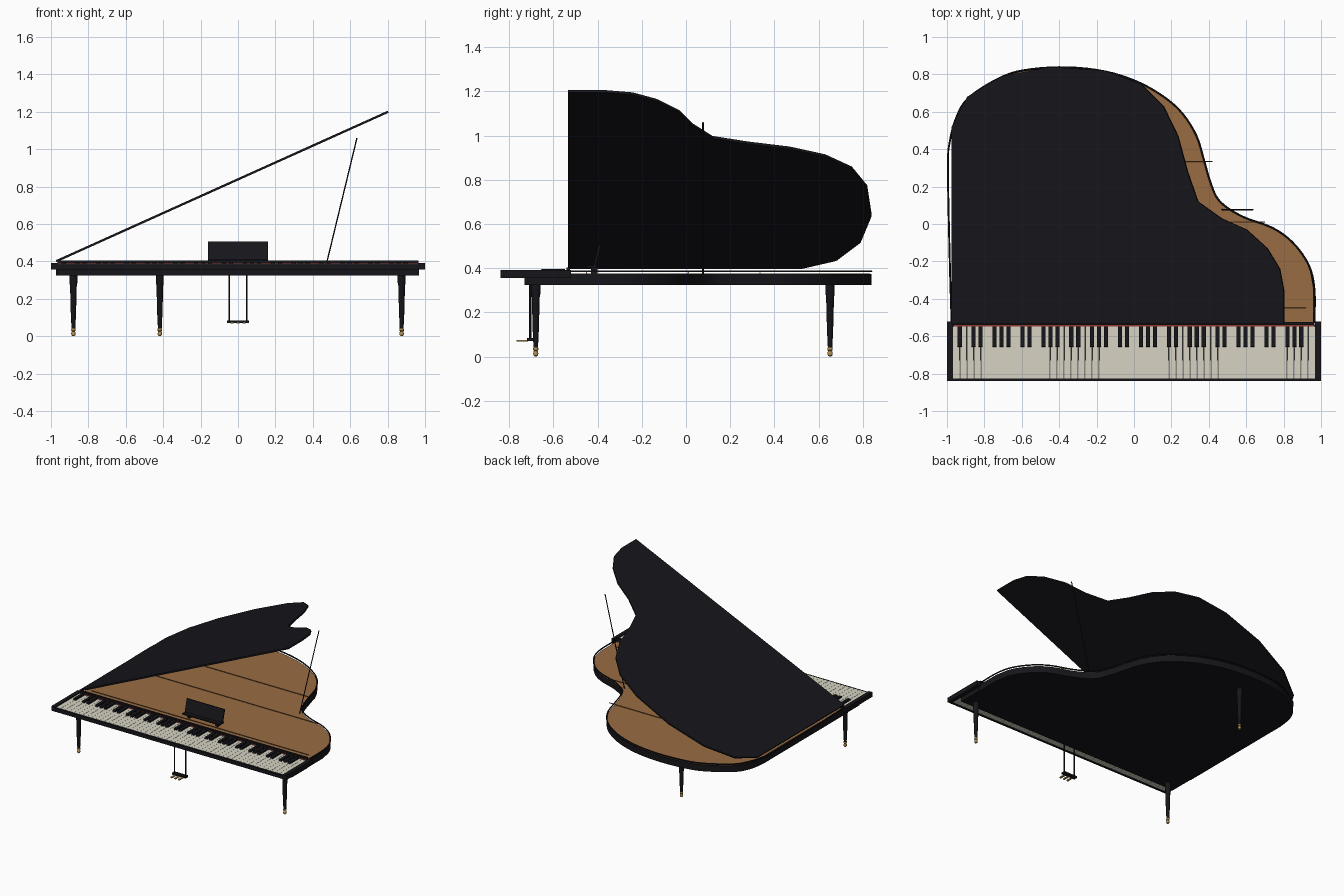
import bpy, bmesh, math
from mathutils import Vector

if "Cube" in bpy.data.objects:
    bpy.data.objects.remove(bpy.data.objects["Cube"])


def material(name, r, g, b):
    m = bpy.data.materials.new(name)
    m.diffuse_color = (r, g, b, 1)
    m.use_nodes = True
    m.node_tree.nodes["Principled BSDF"].inputs["Base Color"].default_value = m.diffuse_color
    return m


BLACK = material("black_lacquer", 0.008, 0.008, 0.011)
WOOD = material("soundboard_wood", 0.32, 0.15, 0.055)
IVORY = material("ivory", 0.68, 0.65, 0.55)
BRASS = material("brass", 0.45, 0.29, 0.09)
FELT = material("red_felt", 0.3, 0.04, 0.03)
STEEL = material("dark_bar", 0.16, 0.08, 0.03)


def finish(name, bm, mat, smooth=False):
    bmesh.ops.recalc_face_normals(bm, faces=bm.faces)
    me = bpy.data.meshes.new(name)
    bm.to_mesh(me)
    bm.free()
    ob = bpy.data.objects.new(name, me)
    bpy.context.collection.objects.link(ob)
    me.materials.append(mat)
    if smooth:
        bpy.ops.object.select_all(action='DESELECT')
        ob.select_set(True)
        bpy.context.view_layer.objects.active = ob
        bpy.ops.object.shade_smooth_by_angle(angle=math.radians(35))
    return ob


def add_box(bm, x0, x1, y0, y1, z0, z1):
    vs = bmesh.ops.create_cube(bm, size=1)["verts"]
    for v in vs:
        v.co = (x0 + (v.co.x + .5) * (x1 - x0), y0 + (v.co.y + .5) * (y1 - y0),
                z0 + (v.co.z + .5) * (z1 - z0))
    return vs


def box(name, mat, *dims):
    bm = bmesh.new()
    add_box(bm, *dims)
    return finish(name, bm, mat)


def slab(name, mat, pts, z0, z1, smooth=False):
    bm = bmesh.new()
    f = bm.faces.new([bm.verts.new((x, y, z0)) for x, y in pts])
    ext = bmesh.ops.extrude_face_region(bm, geom=[f])
    bmesh.ops.translate(bm, vec=(0, 0, z1 - z0),
                        verts=[g for g in ext["geom"] if isinstance(g, bmesh.types.BMVert)])
    return finish(name, bm, mat, smooth)


def lathe(name, mat, profile, x, y, n=16):
    bm = bmesh.new()
    rings = [[bm.verts.new((x + r * math.cos(2 * math.pi * i / n),
                            y + r * math.sin(2 * math.pi * i / n), z)) for i in range(n)]
             for r, z in profile]
    for a, b in zip(rings, rings[1:]):
        for i in range(n):
            bm.faces.new((a[i], a[(i + 1) % n], b[(i + 1) % n], b[i]))
    bm.faces.new(rings[0])
    bm.faces.new(rings[-1])
    return finish(name, bm, mat, True)


def rod(name, mat, a, b, r):
    a, b = Vector(a), Vector(b)
    bm = bmesh.new()
    bmesh.ops.create_cone(bm, cap_ends=True, segments=8, radius1=r, radius2=r, depth=(b - a).length)
    bm.transform((b - a).to_track_quat('Z', 'Y').to_matrix().to_4x4())
    bmesh.ops.translate(bm, vec=(a + b) / 2, verts=bm.verts)
    return finish(name, bm, mat, True)


def spline(pts, steps=5):
    # smooth open curve through the points
    out = []
    P = [Vector(p) for p in pts]
    P = [2 * P[0] - P[1]] + P + [2 * P[-1] - P[-2]]
    for p0, p1, p2, p3 in zip(P, P[1:], P[2:], P[3:]):
        for s in range(steps):
            t = s / steps
            out.append(0.5 * (2 * p1 + (p2 - p0) * t + (2 * p0 - 5 * p1 + 4 * p2 - p3) * t * t
                              + (3 * p1 - p0 - 3 * p2 + p3) * t ** 3))
    return out + [P[-2]]


# Case with the curved side, and the soundboard on top
curve = [(.965, -.35), (.935, -.22), (.85, -.1), (.74, -.02), (.58, .04), (.46, .12), (.41, .22),
         (.375, .34), (.335, .47), (.26, .59), (.16, .68), (.02, .76), (-.15, .815), (-.35, .838),
         (-.55, .828), (-.7, .79), (-.88, .68), (-.95, .57), (-.972, .44)]
outline = [Vector((.965, -.54))] + spline(curve) + [Vector((-.972, -.54))]
slab("case", BLACK, outline, .325, .374, True)
board = [(p.x * .993, p.y * .993) for p in outline]
slab("soundboard", WOOD, board, .373, .377)
box("keybed", BLACK, -.968, .968, -.73, -.54, .325, .361)

# Thin rim bead floating above the case edge
bead = bpy.data.curves.new("rim_bead", 'CURVE')
bead.dimensions = '3D'
bead.bevel_depth = .005
bead.bevel_resolution = 1
path = [(.965, -.53)] + curve[:-1] + [(-.985, .44), (-.995, .3), (-.985, -.2), (-.975, -.53)]
pts = spline(path, 4)
sp = bead.splines.new('POLY')
sp.points.add(len(pts) - 1)
for q, p in zip(sp.points, pts):
    q.co = (p.x, p.y, .386, 1)
bead.materials.append(BLACK)
bpy.context.collection.objects.link(bpy.data.objects.new("rim_bead", bead))

# Thin bars across the soundboard
for i, (y, x1) in enumerate([(-.45, .92), (.01, .70), (.335, .42)]):
    rod(f"cross_bar_{i + 1}", STEEL, (-.93, y, .379), (x1, y, .379), .003)

# Open lid: faceted outline, (distance from hinge, y), tilted about the left edge
lid_yz = [(-.535, 1.2), (-.36, 1.2), (-.24, 1.19), (-.13, 1.16), (-.03, 1.11), (.03, 1.05),
          (.12, .993), (.28, .968), (.47, .945), (.63, .91), (.75, .855), (.82, .77), (.84, .64),
          (.79, .52), (.68, .438), (.52, .401), (-.535, .401)]
angle = math.atan2(.797, 1.77)
lid = slab("lid", BLACK, [((z - .401) / math.sin(angle), y) for y, z in lid_yz], -.006, .006)
lid.location = (-.972, 0, .401)
lid.rotation_euler = (0, -angle, 0)
rod("lid_prop", BLACK, (.47, .077, .375), (.636, .077, 1.06), .0035)

# Keyboard surround
for s, side in ((-1, "left"), (1, "right")):
    x0, x1 = sorted((s * .969, s * 1.0))
    box(f"{side}_cheek", BLACK, x0, x1, -.84, -.52, .356, .392)
box("key_slip", BLACK, -.97, .97, -.84, -.826, .356, .384)
box("fallboard", BLACK, -.965, .965, -.541, -.525, .36, .404)
box("felt_strip", FELT, -.965, .965, -.549, -.541, .362, .389)

# 52 white keys and 36 black keys
pitch = 1.938 / 52
white, black = bmesh.new(), bmesh.new()
for i in range(52):
    x = -.969 + i * pitch
    add_box(white, x + .0006, x + pitch - .0006, -.826, -.549, .362, .385)
    if i < 51 and i % 7 not in (1, 4):
        for v in add_box(black, x + pitch - .011, x + pitch + .011, -.66, -.548, .38, .397):
            if v.co.z > .39 and v.co.y < -.6:
                v.co.y += .006
finish("white_keys", white, IVORY)
finish("black_keys", black, BLACK)

# Music desk: leaning panel on a ledge
box("music_ledge", BLACK, -.16, .16, -.45, -.40, .402, .412)
for s in (-1, 1):
    box("desk_foot", BLACK, s * .12 - .01, s * .12 + .01, -.43, -.40, .376, .403)
desk = box("music_desk", BLACK, -.16, .16, -.005, .005, 0, .098)
desk.location = (0, -.415, .41)
desk.rotation_euler = (math.radians(-15), 0, 0)

# Legs with brass ferrules and casters
for name, x, y in (("front_left_leg", -.88, -.68), ("front_right_leg", .875, -.68),
                   ("rear_leg", -.418, .652)):
    lathe(name, BLACK, [(.010, .038), (.014, .12), (.018, .27), (.021, .285), (.021, .327)], x, y)
    lathe(name + "_caster", BRASS, [(.004, 0), (.010, .005), (.012, .014), (.010, .023),
                                    (.008, .026), (.012, .030), (.011, .042)], x, y)

# Pedal lyre
for s in (-1, 1):
    rod("lyre_rod", BLACK, (s * .047, -.705, .075), (s * .047, -.705, .328), .005)
box("lyre_base", BLACK, -.058, .058, -.72, -.69, .07, .084)
for i in (-1, 0, 1):
    box("pedal", BRASS, i * .032 - .007, i * .032 + .007, -.768, -.715, .068, .075)
